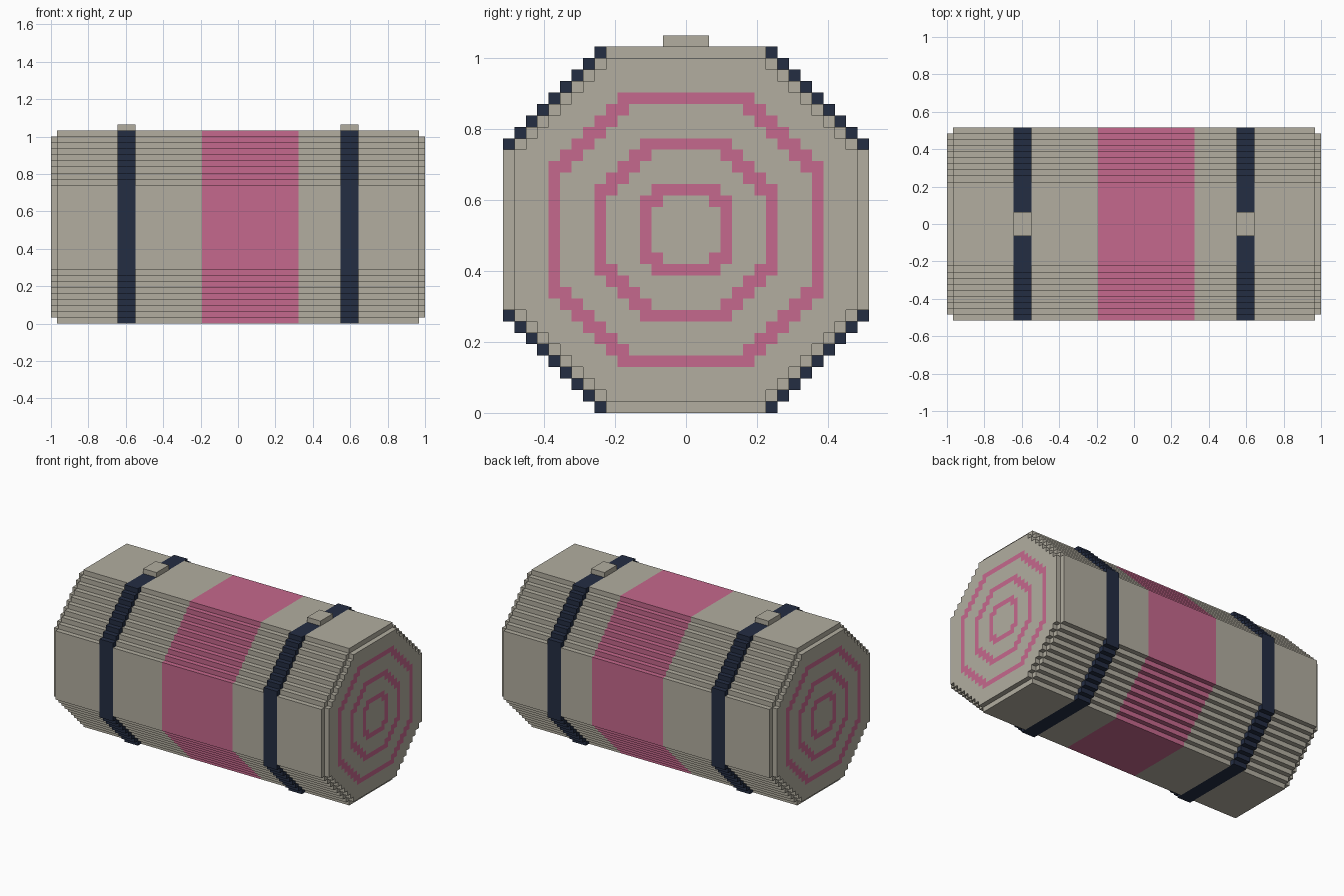
import bpy, bmesh

cube = bpy.data.objects.get("Cube")
if cube:
    bpy.data.objects.remove(cube, do_unlink=True)

U = 2 / 62       # size of one block
MID = 16         # height of the barrel axis, in blocks


def material(name, rgb):
    m = bpy.data.materials.new(name)
    m.use_nodes = True
    m.diffuse_color = (*rgb, 1)
    m.node_tree.nodes["Principled BSDF"].inputs["Base Color"].default_value = (*rgb, 1)
    return m


STONE = material("stone grey", (0.445, 0.42, 0.35))
PINK = material("rose pink", (0.56, 0.138, 0.266))
NAVY = material("dark navy", (0.017, 0.026, 0.055))


def stepped_octagon(radius, reach):
    """Outline in (y, z) blocks: flat sides joined by one-block stairs."""
    quarter = []
    for k in range(radius - 1, -1, -1):
        half = min(radius, reach - k)
        quarter.append((half, k + 1))
        if half == radius:
            break
        quarter.append((half, k))
    back = quarter[::-1]
    return (quarter + [(y, -z) for y, z in back]
            + [(-y, -z) for y, z in quarter] + [(-y, z) for y, z in back])


def point(bm, x, y, z):
    return bm.verts.new((x * U, y * U, (z + MID) * U))


def extrude_outline(bm, outline, x0, x1, near_cap=False, far_cap=False):
    a = [point(bm, x0, y, z) for y, z in outline]
    b = [point(bm, x1, y, z) for y, z in outline]
    for i in range(len(a)):
        j = (i + 1) % len(a)
        bm.faces.new((a[i], b[i], b[j], a[j]))
    if near_cap:
        bm.faces.new(a)
    if far_cap:
        bm.faces.new(b[::-1])


def finish(bm, name, mats, mirror=False):
    mesh = bpy.data.meshes.new(name)
    bmesh.ops.remove_doubles(bm, verts=bm.verts[:], dist=U / 100)
    bm.to_mesh(mesh)
    bm.free()
    for m in mats:
        mesh.materials.append(m)
    ob = bpy.data.objects.new(name, mesh)
    bpy.context.collection.objects.link(ob)
    if mirror:
        mod = ob.modifiers.new("Mirror", 'MIRROR')
        mod.use_axis[0] = True
        mod.use_mirror_merge = False
    return ob


def section(name, mat, outline, x0, x1, near_cap=False, far_cap=False, mirror=False):
    bm = bmesh.new()
    extrude_outline(bm, outline, x0, x1, near_cap, far_cap)
    return finish(bm, name, [mat], mirror)


# Barrel sections along x
barrel = stepped_octagon(16, 22)
section("barrel_right_section", STONE, barrel, -17, -6)
section("painted_band", PINK, barrel, -6, 10)
section("barrel_left_section", STONE, barrel, 10, 17)
section("barrel_ends", STONE, barrel, 20, 30, far_cap=True, mirror=True)

# Straps: flush on the flats, one block proud on the stairs
section("straps", NAVY, stepped_octagon(16, 23), 17, 20, True, True, mirror=True)

# Clasps on top of the straps
clasp = [(-2, 17), (2, 17), (2, 16), (-2, 16)]
section("clasps", STONE, clasp, 17, 20, True, True, mirror=True)

# End caps with three painted rings, as (radius, diagonal reach)
RINGS = ((11, 16), (7, 10), (3, 5))


def on_ring(y, z):
    return any(max(y, z) <= r and y + z <= s and (max(y, z) == r or y + z >= s - 1)
               for r, s in RINGS)


bm = bmesh.new()
extrude_outline(bm, stepped_octagon(15, 21), 30, 31)
for z in range(-15, 15):
    k = z if z >= 0 else -z - 1
    half = min(15, 21 - k)
    for y in range(-half, half):
        corners = ((y, z), (y + 1, z), (y + 1, z + 1), (y, z + 1))
        face = bm.faces.new([point(bm, 31, *c) for c in corners])
        face.material_index = int(on_ring(y if y >= 0 else -y - 1, k))
finish(bm, "end_caps", [STONE, PINK], mirror=True)

# Clasp outline is given in absolute blocks, so lower it onto the barrel top
bpy.data.objects["clasps"].location.z = 0
